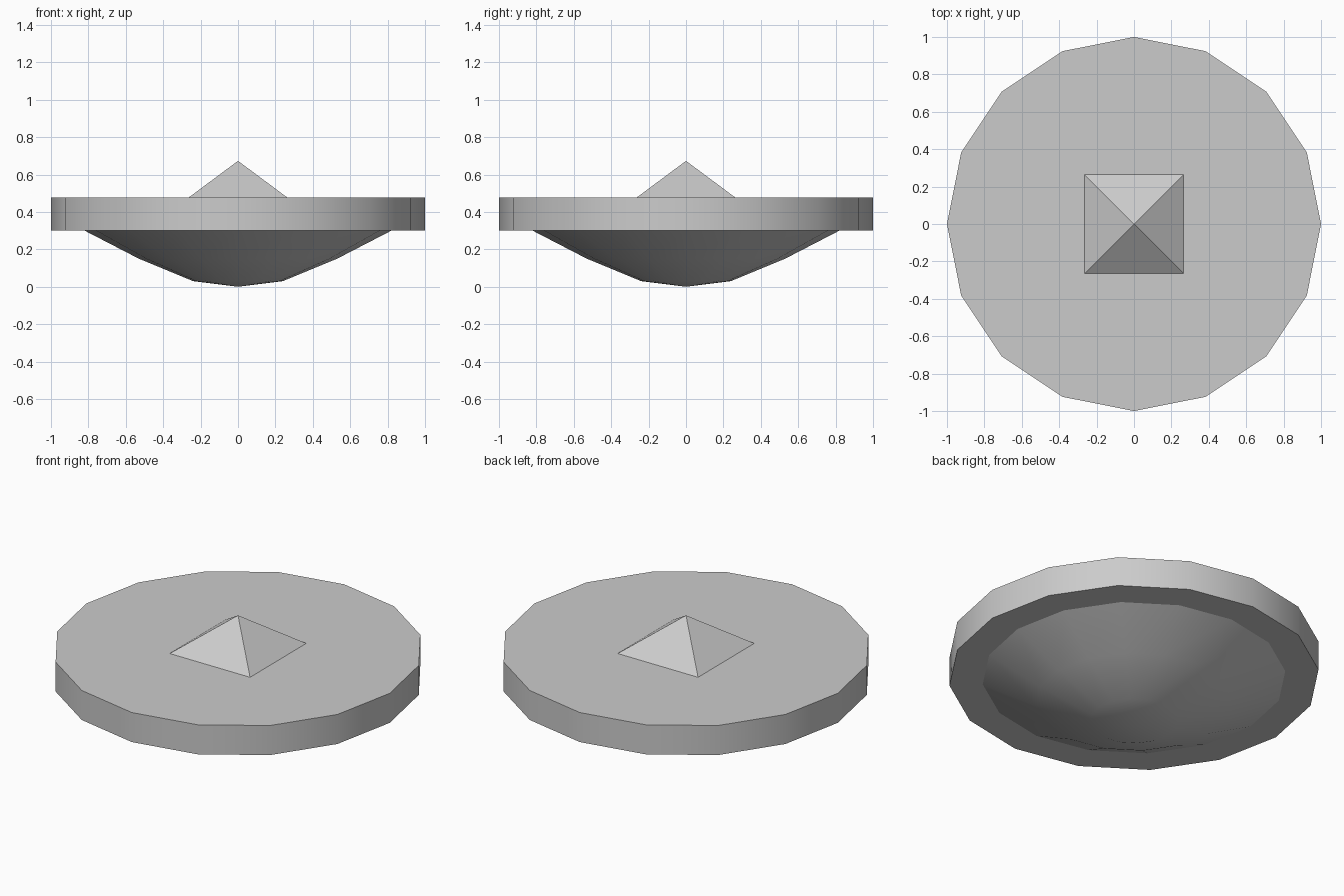
import bpy, bmesh
from math import cos, sin, pi

if "Cube" in bpy.data.objects:
    bpy.data.objects.remove(bpy.data.objects["Cube"])

SIDES = 16


def lathe(name, profile, sides, turn=0.0, smooth=None):
    """Revolve (radius, z) points from bottom to top; radius 0 gives a tip."""
    bm = bmesh.new()
    rings = []
    for r, z in profile:
        if r == 0:
            rings.append([bm.verts.new((0, 0, z))] * sides)
        else:
            rings.append([bm.verts.new((r * cos(turn + 2 * pi * i / sides),
                                        r * sin(turn + 2 * pi * i / sides), z))
                          for i in range(sides)])
    for low, high in zip(rings, rings[1:]):
        for i in range(sides):
            j = (i + 1) % sides
            corners = [low[i], low[j], high[j], high[i]]
            bm.faces.new(list(dict.fromkeys(corners)))
    # Close open ends
    if profile[0][0]:
        bm.faces.new(rings[0][::-1])
    if profile[-1][0]:
        bm.faces.new(rings[-1])
    mesh = bpy.data.meshes.new(name)
    bm.to_mesh(mesh)
    bm.free()
    obj = bpy.data.objects.new(name, mesh)
    bpy.context.collection.objects.link(obj)
    if smooth:
        bpy.ops.object.select_all(action='DESELECT')
        obj.select_set(True)
        bpy.context.view_layer.objects.active = obj
        bpy.ops.object.shade_smooth_by_angle(angle=smooth)
    return obj


# Thick round plate
lathe("disc", [(1.0, 0.30), (1.0, 0.476)], SIDES, smooth=pi / 6)

# Rounded underside
lathe("bowl", [(0, 0), (0.24, 0.03), (0.53, 0.15), (0.82, 0.30)], SIDES,
      smooth=pi / 6)

# Four-sided point in the middle of the top
lathe("pyramid", [(0.265 * 2 ** 0.5, 0.476), (0, 0.673)], 4, turn=pi / 4)
